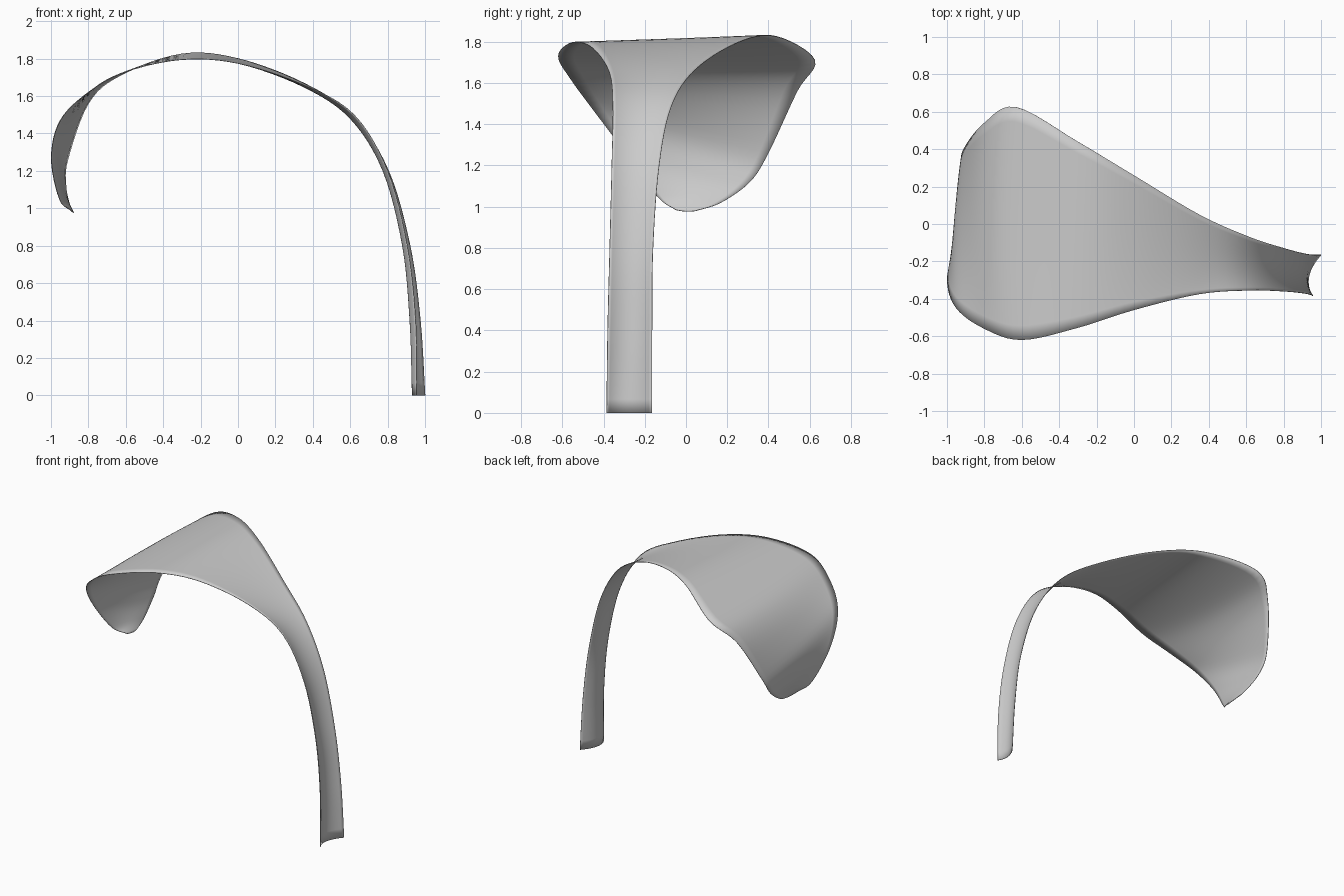
import bpy, bmesh
from mathutils import Vector

if "Cube" in bpy.data.objects:
    bpy.data.objects.remove(bpy.data.objects["Cube"])

# Cross-sections from stem foot to leaf tip: back edge, middle, front edge
SECTIONS = [
    ((1.0, -.165, 0), (.935, -.28, 0), (.955, -.385, 0)),
    ((.975, -.165, .4), (.92, -.27, .4), (.95, -.38, .4)),
    ((.92, -.16, .8), (.88, -.265, .8), (.905, -.37, .8)),
    ((.805, -.13, 1.2), (.775, -.25, 1.2), (.80, -.36, 1.2)),
    ((.62, -.07, 1.49), (.60, -.22, 1.48), (.62, -.355, 1.50)),
    ((.35, .05, 1.67), (.35, -.18, 1.65), (.35, -.375, 1.66)),
    ((0, .26, 1.80), (0, -.1, 1.78), (0, -.46, 1.775)),
    ((-.3, .44, 1.825), (-.3, -.06, 1.81), (-.3, -.555, 1.795)),
    ((-.63, .625, 1.71), (-.64, 0, 1.715), (-.6, -.62, 1.73)),
    ((-.8, .54, 1.56), (-.82, 0, 1.585), (-.8, -.56, 1.62)),
    ((-.91, .4, 1.26), (-.945, .02, 1.35), (-.95, -.45, 1.47)),
    ((-.92, .31, 1.12), (-.955, .01, 1.18), (-.998, -.3, 1.27)),
    ((-.90, .17, 1.02), (-.92, .01, 1.05), (-.955, -.14, 1.05)),
    ((-.88, .05, .98), (-.88, 0, .977), (-.89, -.05, .985)),
]


def spline(p, i, t):
    """Catmull-Rom point on span i of the list p."""
    b, c = p[i], p[i + 1]
    a = p[i - 1] if i else b * 2 - c
    d = p[i + 2] if i + 2 < len(p) else c * 2 - b
    return 0.5 * (b * 2 + (c - a) * t + (a * 2 - b * 5 + c * 4 - d) * t * t
                  + (b * 3 - a - c * 3 + d) * t ** 3)


def along(p, steps=6):
    pts = [spline(p, i, k / steps) for i in range(len(p) - 1) for k in range(steps)]
    return pts + [p[-1]]


back, middle, front = [along([Vector(s[k]) for s in SECTIONS]) for k in range(3)]

# Curved sheet: a parabola across each section
bm = bmesh.new()
ACROSS = 16
rows = []
for a, m, b in zip(back, middle, front):
    row = []
    for j in range(ACROSS + 1):
        u = j / ACROSS
        row.append(bm.verts.new(a * (2 * u - 1) * (u - 1) + m * 4 * u * (1 - u)
                                + b * u * (2 * u - 1)))
    rows.append(row)
for r, s in zip(rows, rows[1:]):
    for j in range(ACROSS):
        bm.faces.new((r[j], s[j], s[j + 1], r[j + 1]))
bmesh.ops.recalc_face_normals(bm, faces=bm.faces)
mesh = bpy.data.meshes.new("curved_leaf")
bm.to_mesh(mesh)
bm.free()
leaf = bpy.data.objects.new("curved_leaf", mesh)
bpy.context.collection.objects.link(leaf)

# Paper-thin thickness and smooth shading
shell = leaf.modifiers.new("thickness", 'SOLIDIFY')
shell.thickness = 0.004
shell.offset = 0
bpy.context.view_layer.objects.active = leaf
leaf.select_set(True)
bpy.ops.object.shade_smooth_by_angle()
